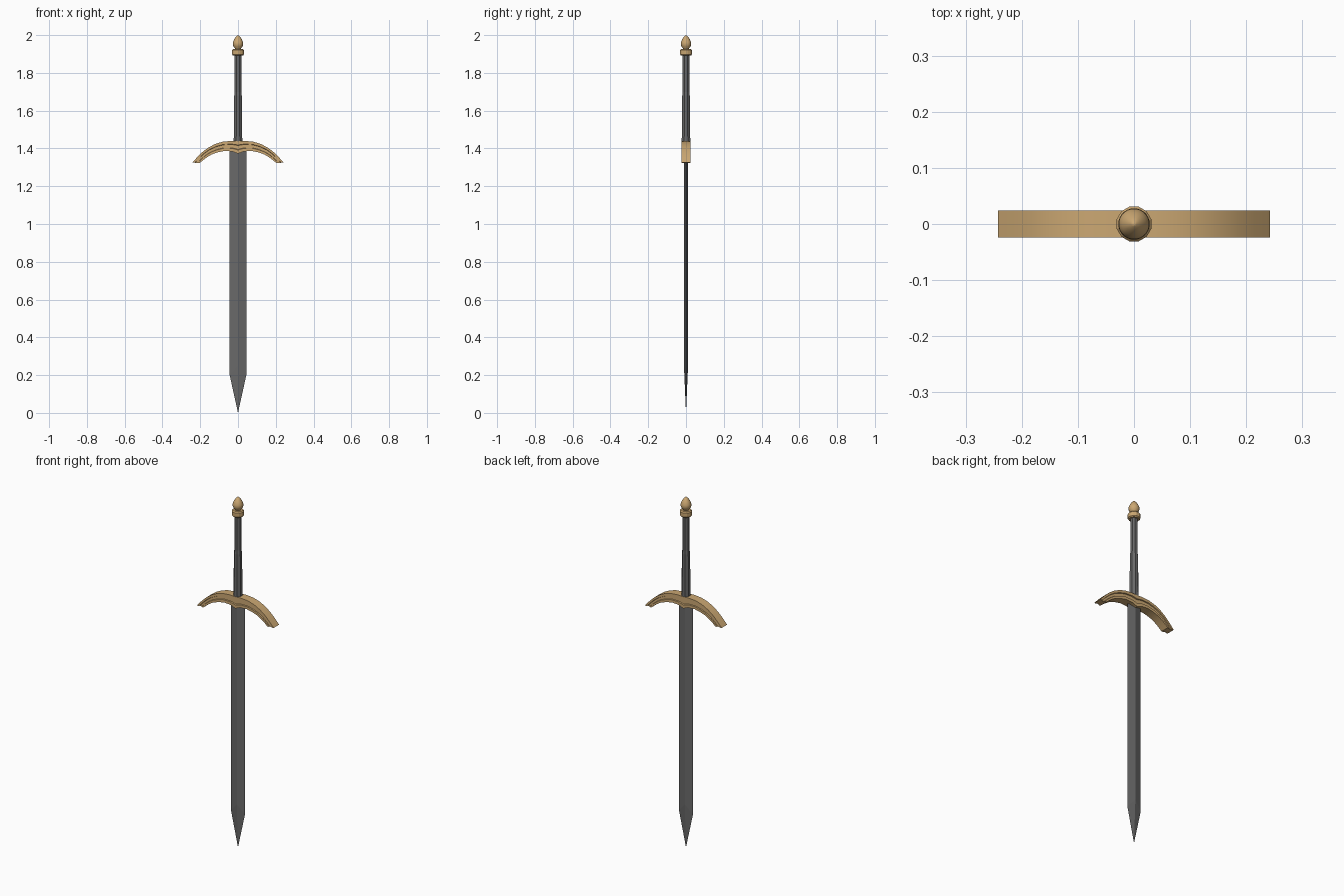
import bpy, math

if "Cube" in bpy.data.objects:
    bpy.data.objects.remove(bpy.data.objects["Cube"])


def material(name, rgb):
    m = bpy.data.materials.new(name)
    m.diffuse_color = (*rgb, 1)
    m.use_nodes = True
    m.node_tree.nodes["Principled BSDF"].inputs["Base Color"].default_value = m.diffuse_color
    return m


STEEL = material("dark steel", (0.14, 0.14, 0.14))
GOLD = material("antique gold", (0.60, 0.39, 0.17))


def loft(name, rings, mat, smooth=None):
    """Skin a list of equal-length point rings and cap both ends."""
    n = len(rings[0])
    verts = [p for r in rings for p in r]
    faces = [(k * n + i, k * n + (i + 1) % n, (k + 1) * n + (i + 1) % n, (k + 1) * n + i)
             for k in range(len(rings) - 1) for i in range(n)]
    faces += [tuple(reversed(range(n))), tuple(range(len(verts) - n, len(verts)))]
    me = bpy.data.meshes.new(name)
    me.from_pydata(verts, [], faces)
    me.materials.append(mat)
    ob = bpy.data.objects.new(name, me)
    bpy.context.collection.objects.link(ob)
    bpy.ops.object.select_all(action='DESELECT')
    ob.select_set(True)
    bpy.context.view_layer.objects.active = ob
    # merge collapsed tips and make the normals face outward
    bpy.ops.object.mode_set(mode='EDIT')
    bpy.ops.mesh.select_all(action='SELECT')
    bpy.ops.mesh.remove_doubles(threshold=0.00001)
    bpy.ops.mesh.normals_make_consistent(inside=False)
    bpy.ops.object.mode_set(mode='OBJECT')
    if smooth:
        bpy.ops.object.shade_smooth_by_angle(angle=math.radians(smooth))
    return ob


def lathe(name, profile, sides, mat, smooth=None):
    turn = math.pi / sides
    rings = [[(r * math.cos(turn * (2 * i + 1)), r * math.sin(turn * (2 * i + 1)), z)
              for i in range(sides)] for r, z in profile]
    return loft(name, rings, mat, smooth)


# Blade: flat diamond section; the ridge breaks a little above the edges
def diamond(w, t, z_edge, z_ridge):
    return [(w, 0, z_edge), (0, t, z_ridge), (-w, 0, z_edge), (0, -t, z_ridge)]


loft("blade", [diamond(0.0, 0.0, 0.0, 0.0),
               diamond(0.044, 0.011, 0.20, 0.25),
               diamond(0.044, 0.011, 1.40, 1.40)], STEEL)

# Grip: tapered eight-sided handle
lathe("grip", [(0.025, 1.42), (0.0235, 1.50), (0.0215, 1.68), (0.019, 1.70), (0.019, 1.90)], 8, STEEL)

# Pommel: faceted collar and pointed bulb
lathe("pommel_collar", [(0.028, 1.892), (0.032, 1.897), (0.032, 1.920), (0.027, 1.926)], 12, GOLD)
lathe("pommel_bulb", [(0.014, 1.920), (0.016, 1.929), (0.024, 1.938), (0.028, 1.951), (0.027, 1.962),
                      (0.021, 1.977), (0.012, 1.990), (0.005, 1.997), (0.0, 2.0)], 24, GOLD, 50)

# Guard: drooping bow with a lengthwise groove in the front and back faces
half = [((0.0, 1.438), (0.0, 1.372)),
        ((0.035, 1.440), (0.030, 1.384)),
        ((0.080, 1.436), (0.070, 1.387)),
        ((0.120, 1.424), (0.105, 1.380)),
        ((0.155, 1.406), (0.140, 1.368)),
        ((0.185, 1.384), (0.165, 1.353)),
        ((0.215, 1.355), (0.185, 1.338)),
        ((0.242, 1.325), (0.202, 1.323))]
DEPTH, GROOVE = 0.0245, 0.019
section = [(0, 1), (0.30, 1), (0.34, 0), (0.66, 0), (0.70, 1), (1, 1)]


def guard_ring(side, top, low):
    pts = [(f, GROOVE if g == 0 else DEPTH) for f, g in section]
    loop = [(f, -y) for f, y in pts] + [(f, y) for f, y in reversed(pts)]
    return [(side * (top[0] + (low[0] - top[0]) * f), y, top[1] + (low[1] - top[1]) * f) for f, y in loop]


rings = [guard_ring(-1, *s) for s in reversed(half[1:])] + [guard_ring(1, *s) for s in half]
loft("guard", rings, GOLD, 25)
